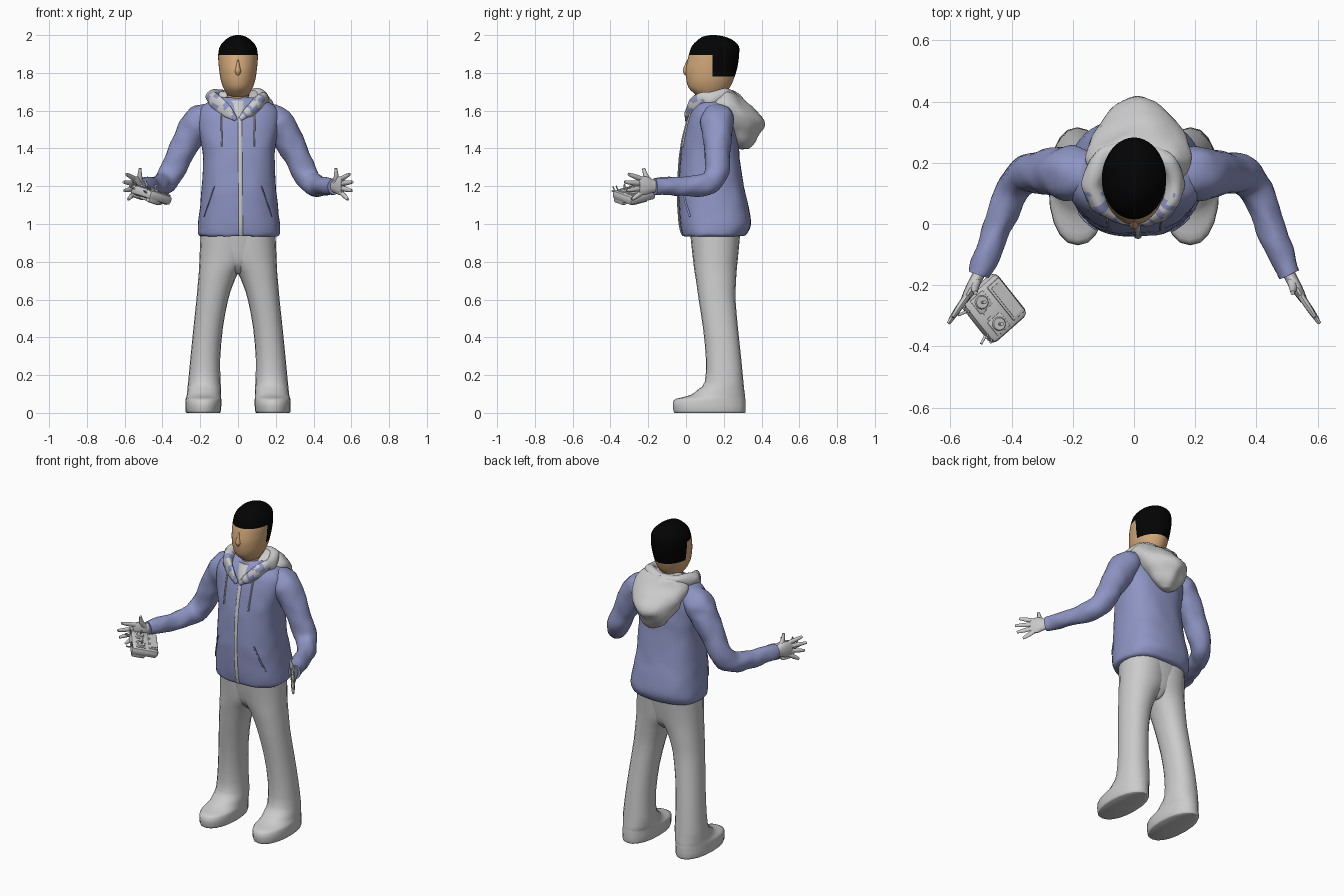
import bpy, bmesh, math
from mathutils import Vector, Matrix, noise

cube = bpy.data.objects.get("Cube")
if cube:
    bpy.data.objects.remove(cube, do_unlink=True)


def material(name, rgb):
    m = bpy.data.materials.new(name)
    m.use_nodes = True
    m.diffuse_color = (*rgb, 1)
    m.node_tree.nodes["Principled BSDF"].inputs["Base Color"].default_value = (*rgb, 1)
    return m


BLUE = material("jacket_blue", (0.27, 0.30, 0.55))
GREY = material("plain_grey", (0.60, 0.60, 0.60))
SKIN = material("skin_tan", (0.66, 0.40, 0.20))
HAIR = material("hair_black", (0.001, 0.001, 0.001))


def finish(name, bm, mats, angle=50):
    bmesh.ops.recalc_face_normals(bm, faces=bm.faces)
    mesh = bpy.data.meshes.new(name)
    bm.to_mesh(mesh)
    bm.free()
    for m in mats:
        mesh.materials.append(m)
    ob = bpy.data.objects.new(name, mesh)
    bpy.context.collection.objects.link(ob)
    bpy.ops.object.select_all(action="DESELECT")
    ob.select_set(True)
    bpy.context.view_layer.objects.active = ob
    bpy.ops.object.shade_smooth_by_angle(angle=math.radians(angle))
    return ob


def spline(rows, k):
    """Catmull-Rom refinement of a list of number rows."""
    rows = [Vector(r) for r in rows]
    out = []
    for i in range(len(rows) - 1):
        a, b, c, d = rows[max(i - 1, 0)], rows[i], rows[i + 1], rows[min(i + 2, len(rows) - 1)]
        for j in range(k):
            t = j / k
            out.append(b + (c - a) * (t / 2) + (a * 2 - b * 5 + c * 4 - d) * (t * t / 2)
                       + (b * 3 - a - c * 3 + d) * (t ** 3 / 2))
    return out + [rows[-1]]


def skin_rings(name, rings, mats, wrinkle=0, rule=None, cuts=()):
    """Join rings of points into one closed surface, with optional cut planes and colour rule."""
    bm = bmesh.new()
    vs = [[bm.verts.new(p) for p in ring] for ring in rings]
    n = len(vs[0])
    for a, b in zip(vs, vs[1:]):
        for i in range(n):
            bm.faces.new((a[i], a[(i + 1) % n], b[(i + 1) % n], b[i]))
    bm.faces.new(vs[0])
    bm.faces.new(vs[-1])
    for co, no in cuts:
        bmesh.ops.bisect_plane(bm, geom=bm.verts[:] + bm.edges[:] + bm.faces[:], plane_co=co, plane_no=no)
    if rule:
        for f in bm.faces:
            f.material_index = rule(f.calc_center_median())
    if wrinkle:
        for v in bm.verts:
            v.co += noise.noise_vector(v.co * 14) * wrinkle
    return finish(name, bm, mats)


def loft(name, rows, mats, k=3, n=24, e=2.0, **kw):
    """Stack of rounded sections, each row being z, x0, x1, y0, y1."""
    rings = []
    for z, x0, x1, y0, y1 in spline(rows, k):
        ring = []
        for i in range(n):
            a = 2 * math.pi * i / n
            c, s = math.cos(a), math.sin(a)
            ring.append(((x0 + x1) / 2 + (x1 - x0) / 2 * math.copysign(abs(c) ** (2 / e), c),
                         (y0 + y1) / 2 + (y1 - y0) / 2 * math.copysign(abs(s) ** (2 / e), s), z))
        rings.append(ring)
    return skin_rings(name, rings, mats, **kw)


def tube(name, rows, mats, k=3, n=10, ref=(0, 0, 1), **kw):
    """Swept ellipse, each row being x, y, z, side radius, up radius."""
    pts = spline(rows, k)
    rings = []
    for i, p in enumerate(pts):
        c = Vector(p[:3])
        t = (Vector(pts[min(i + 1, len(pts) - 1)][:3]) - Vector(pts[max(i - 1, 0)][:3])).normalized()
        side = t.cross(Vector(ref)).normalized()
        up = side.cross(t)
        rings.append([c + side * p[3] * math.cos(2 * math.pi * j / n)
                      + up * p[4] * math.sin(2 * math.pi * j / n) for j in range(n)])
    return skin_rings(name, rings, mats, **kw)


def flip(rows, s):
    return [(r[0] * s, *r[1:]) for r in rows]


# Head with hair cut in cleanly by height and depth
loft("head", [(1.672, -.04, .04, .07, .17), (1.69, -.06, .06, .045, .2), (1.72, -.077, .077, .015, .23),
              (1.76, -.091, .091, .002, .25), (1.81, -.099, .099, -.002, .267), (1.85, -.103, .103, .004, .276),
              (1.895, -.105, .105, .015, .281), (1.94, -.096, .096, .03, .28), (1.972, -.07, .07, .06, .25),
              (1.992, -.04, .04, .09, .205), (2.0, -.012, .012, .13, .16)], [SKIN, HAIR], k=4, n=40,
     cuts=[((0, 0, 1.895), (0, 0, 1)), ((0, 0, 1.78), (0, 0, 1)), ((0, .14, 0), (0, 1, 0))],
     rule=lambda c: int(c.z > 1.895 or (c.z > 1.78 and c.y > 0.14)))
loft("nose", [(1.785, -.008, .008, -.004, .03), (1.805, -.018, .018, -.016, .04), (1.825, -.014, .014, -.014, .04),
              (1.87, -.006, .006, .006, .04)], [SKIN], n=16)
loft("neck", [(1.58, -.07, .07, .06, .22), (1.66, -.058, .058, .07, .2), (1.75, -.058, .058, .07, .2)], [SKIN])

# Jacket body
TORSO = [(.935, -.2, .21, -.01, .305), (.95, -.212, .222, -.02, .322), (1.0, -.21, .222, -.031, .342),
         (1.1, -.2, .21, -.038, .328), (1.2, -.19, .2, -.04, .306), (1.35, -.185, .195, -.03, .285),
         (1.45, -.2, .205, -.015, .275), (1.55, -.215, .22, .01, .265), (1.61, -.2, .205, .03, .25),
         (1.65, -.15, .155, .06, .235), (1.67, -.1, .1, .08, .22)]
loft("jacket_body", TORSO, [BLUE], k=4, n=48, e=2.5, wrinkle=0.004)


def front(x, z):
    """Depth of the jacket front at a given place."""
    for a, b in zip(TORSO, TORSO[1:]):
        if a[0] <= z <= b[0]:
            _, x0, x1, y0, y1 = Vector(a).lerp(Vector(b), (z - a[0]) / (b[0] - a[0]))
            u = abs((2 * x - x0 - x1) / (x1 - x0))
            return (y0 + y1) / 2 - (y1 - y0) / 2 * (1 - u ** 2.5) ** 0.4


def strip(name, a, b, width, mat, count=12):
    """Thin band lying on the jacket front from a to b."""
    rows = []
    for i in range(count + 1):
        x, z = Vector(a).lerp(Vector(b), i / count)
        rows.append((x, front(x, z) - 0.004, z, width, 0.005))
    tube(name, rows, [mat], k=1, n=8, ref=(0, 1, 0))


strip("zipper", (.015, .938), (.01, 1.57), .011, GREY, 24)
for s, side in ((1, "left"), (-1, "right")):
    strip(side + "_drawstring", (s * .09, 1.59), (s * .085, 1.41), .004, GREY)
    strip(side + "_pocket_edge", (s * .18, 1.04), (s * .125, 1.2), .003, BLUE)

# Undershirt, two-tone collar and hanging hood
loft("undershirt", [(1.54, -.005, .025, -.003, .1), (1.6, -.055, .065, .018, .2), (1.655, -.085, .085, .055, .22)],
     [GREY])
COLLAR = [(.012, .005, 1.55, .01, .012), (.06, .018, 1.60, .018, .03), (.115, .065, 1.645, .026, .04),
          (.135, .14, 1.67, .03, .038), (.1, .215, 1.68, .03, .032), (0, .245, 1.675, .03, .03)]
for s, side in ((1, "left"), (-1, "right")):
    tube(side + "_collar", flip(COLLAR, s), [GREY, BLUE], k=6, n=20, wrinkle=0.012,
         rule=lambda c: int(c.y < 0.1 and noise.noise(c * 30) > 0.08))
loft("hood", [(1.395, -.01, .045, .29, .335), (1.42, -.05, .075, .25, .355), (1.48, -.1, .125, .2, .39),
              (1.55, -.135, .165, .12, .416), (1.60, -.155, .19, .09, .37), (1.65, -.155, .195, .1, .315),
              (1.685, -.13, .155, .13, .28), (1.70, -.08, .1, .17, .25)], [GREY], k=3, n=32, e=1.75, wrinkle=0.014)

# Sleeves and hands
SLEEVE = [(.13, .16, 1.58, .07, .06), (.2, .165, 1.545, .088, .085), (.25, .167, 1.475, .08, .08),
          (.305, .167, 1.375, .07, .07), (.355, .158, 1.265, .062, .066), (.40, .105, 1.21, .056, .06),
          (.447, -.01, 1.198, .047, .052), (.485, -.11, 1.2, .042, .047), (.508, -.165, 1.2, .034, .042)]
PALM = [(.495, -.14, 1.2, .02, .03), (.515, -.18, 1.2, .02, .036), (.535, -.215, 1.203, .018, .05),
        (.555, -.25, 1.203, .012, .046)]
TIPS = [(.592, -.305, 1.264), (.606, -.325, 1.222), (.602, -.315, 1.176), (.582, -.285, 1.13)]
for s, side in ((1, "left"), (-1, "right")):
    tube(side + "_sleeve", flip(SLEEVE, s), [BLUE], k=5, n=24, wrinkle=0.009)
    tube(side + "_palm", flip(PALM, s), [GREY], n=14)
    for i, tip in enumerate(TIPS):
        root = Vector((.545, -.235, 1.238 - i * .024))
        mid = root.lerp(Vector(tip), 0.55)
        rows = [(*root, .011, .014), (*mid, .01, .013), (*tip, .006, .008)]
        tube(f"{side}_finger_{i + 1}", flip(rows, s), [GREY], n=8)
    tube(side + "_thumb", flip([(.512, -.18, 1.21, .016, .018), (.52, -.21, 1.25, .013, .014),
                                (.518, -.225, 1.295, .007, .008)], s), [GREY], n=8, ref=(0, 1, 0))

# Trousers: hips, then legs that flow into the feet
loft("hips", [(.735, -.012, .012, .1, .22), (.77, -.08, .08, .065, .25), (.82, -.16, .16, .042, .268),
              (.96, -.195, .2, .02, .29)], [GREY], n=28, e=2.3)
LEG = [(0, .097, .272, -.06, .312), (.012, .09, .279, -.067, .316), (.065, .088, .278, -.067, .315),
       (.08, .09, .275, -.03, .313), (.095, .09, .271, .025, .312), (.125, .09, .268, .065, .308),
       (.165, .092, .264, .1, .304), (.29, .094, .252, .105, .292), (.45, .08, .236, .09, .275),
       (.6, .052, .22, .067, .262), (.68, .026, .213, .056, .264), (.75, -.006, .207, .045, .268),
       (.82, -.06, .204, .036, .275), (.95, -.06, .198, .022, .287)]
for s, side in ((1, "left"), (-1, "right")):
    rows = [(z, *sorted((x0 * s, x1 * s)), y0, y1) for z, x0, x1, y0, y1 in LEG]
    loft(side + "_leg", rows, [GREY], k=2, n=20, e=2.2)

# Handheld controller, built flat and then tilted into the right hand
POSE = Matrix.Translation((-.46, -.275, 1.155)) @ Matrix.Rotation(math.radians(18), 4, "Y") \
    @ Matrix.Rotation(math.radians(-50), 4, "Z")


def block(name, at, size, bevel=0.0):
    bm = bmesh.new()
    bmesh.ops.create_cube(bm, size=1, matrix=Matrix.LocRotScale(Vector(at), None, Vector(size)))
    if bevel:
        bmesh.ops.bevel(bm, geom=bm.edges[:], offset=bevel, segments=2, affect="EDGES", profile=0.5)
    bm.transform(POSE)
    finish(name, bm, [GREY], 35)


def disc(name, at, r1, r2, depth, turn=(0, 0, 0)):
    bm = bmesh.new()
    place = Matrix.Translation(at) @ Matrix.Rotation(turn[0], 4, "X") @ Matrix.Rotation(turn[1], 4, "Y")
    bmesh.ops.create_cone(bm, cap_ends=True, segments=16, radius1=r1, radius2=r2, depth=depth, matrix=place)
    bm.transform(POSE)
    finish(name, bm, [GREY], 35)


block("controller_body", (0, 0, 0), (.18, .16, .054), .02)
block("controller_screen_rim", (0, .046, .026), (.142, .052, .01), .003)
block("controller_screen", (0, .046, .032), (.12, .036, .004))
block("controller_battery", (0, .01, -.03), (.1, .08, .016), .005)
for s, side in ((1, "left"), (-1, "right")):
    block(side + "_controller_grip", (s * .068, -.03, -.02), (.032, .08, .045), .01)
    block(side + "_gimbal_plate", (s * .046, -.025, .026), (.056, .056, .006), .002)
    disc(side + "_gimbal_ring", (s * .046, -.025, .031), .024, .02, .008)
    disc(side + "_stick", (s * .046, -.025, .045), .004, .006, .03)
    for i in range(2):
        disc(f"{side}_switch_{i + 1}", (s * (.05 + i * .022), -.078, .024), .003, .004, .035, (.6, 0))
    block(side + "_trim_button", (s * .012, -.035, .027), (.008, .02, .008))
    disc(side + "_antenna", (s * .055, -.09, .005), .005, .004, .04, (1.4, s * .3))
